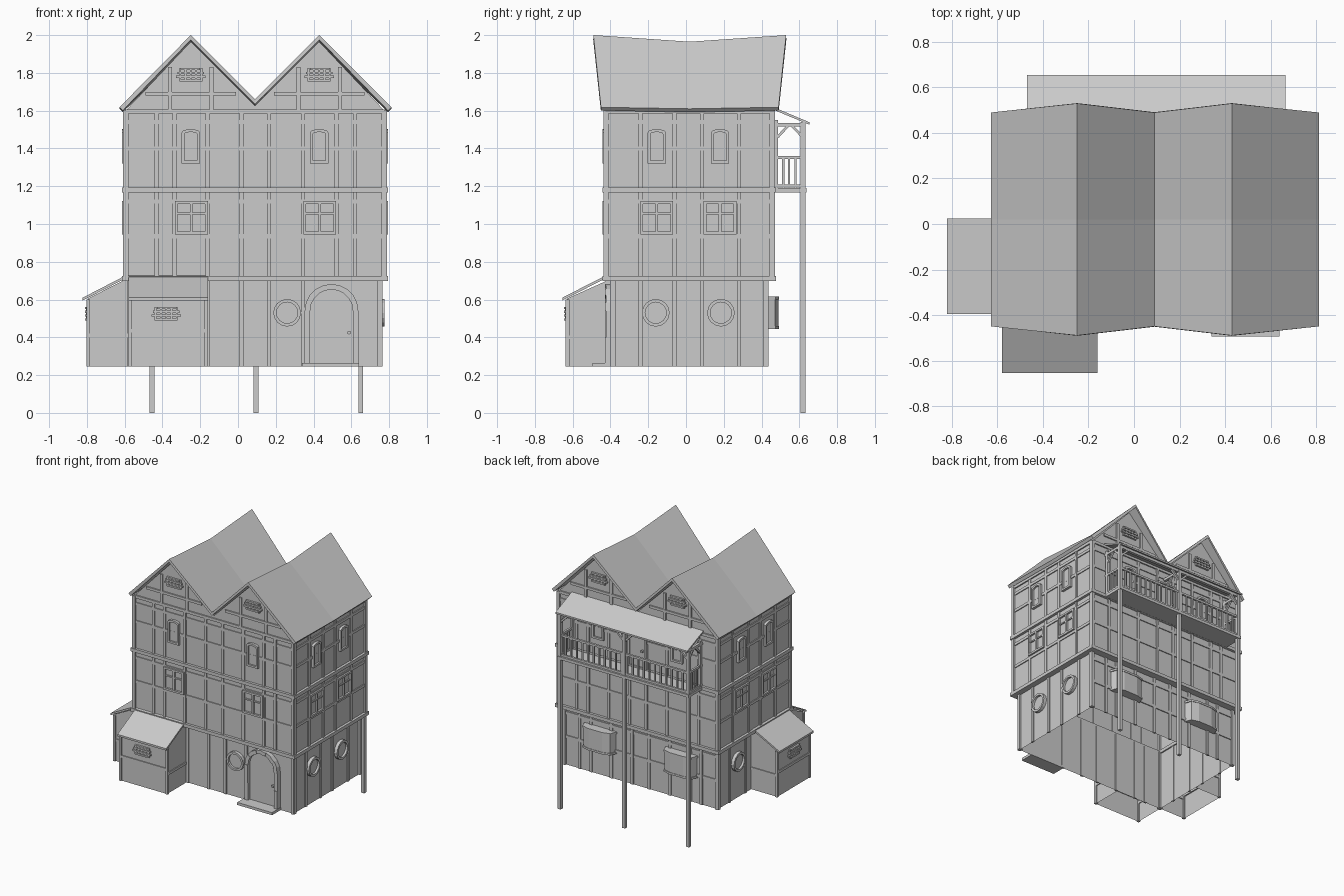
import bpy, bmesh, math

if "Cube" in bpy.data.objects:
    bpy.data.objects.remove(bpy.data.objects["Cube"])

CX, CY = 0.09, 0.017          # centre of the house
RIDGES = (-0.25, 0.43)
groups = {}


def add(name, verts, faces):
    bm = groups.setdefault(name, bmesh.new())
    vs = [bm.verts.new(v) for v in verts]
    for f in faces:
        bm.faces.new([vs[i] for i in f])


def place(side, off, u, v, d):
    return {'F': (u, off - d, v), 'B': (u, off + d, v),
            'R': (off + d, u, v), 'L': (off - d, u, v)}[side]


def prism(name, side, off, poly, d0, d1):
    n = len(poly)
    vs = [place(side, off, u, v, d) for d in (d0, d1) for u, v in poly]
    add(name, vs, [range(n), range(2 * n - 1, n - 1, -1)] +
        [(i, (i + 1) % n, n + (i + 1) % n, n + i) for i in range(n)])


def bar(name, side, off, u0, u1, v0, v1, d0=-0.01, d1=0.01):
    prism(name, side, off, [(u0, v0), (u1, v0), (u1, v1), (u0, v1)], d0, d1)


def beam(name, side, off, a, b, w, d0=-0.01, d1=0.01):
    dx, dy = b[0] - a[0], b[1] - a[1]
    k = w / 2 / math.hypot(dx, dy)
    px, py = -dy * k, dx * k
    prism(name, side, off, [(a[0] - px, a[1] - py), (b[0] - px, b[1] - py),
                            (b[0] + px, b[1] + py), (a[0] + px, a[1] + py)], d0, d1)


def box(name, x0, x1, y0, y1, z0, z1):
    bar(name, 'F', 0, x0, x1, z0, z1, -y0, -y1)


def ring(name, side, off, outer, inner, d0, d1):
    n = len(outer)
    for i in range(n):
        j = (i + 1) % n
        prism(name, side, off, [outer[i], outer[j], inner[j], inner[i]], d0, d1)


def rect(u, v, w, h):
    return [(u - w, v - h), (u + w, v - h), (u + w, v + h), (u - w, v + h)]


def arc(u, v, r, a0, a1, n, sy=1):
    return [(u + r * math.cos(math.radians(a0 + (a1 - a0) * i / n)),
             v + sy * r * math.sin(math.radians(a0 + (a1 - a0) * i / n))) for i in range(n + 1)]


# Window kinds
def tall_window(side, off, u):
    def shape(w, b, t):
        return [(u - w, b), (u + w, b)] + arc(u, t, w, 0, 180, 6, 0.35)
    ring('tall_window_frames', side, off, shape(0.048, 1.32, 1.485), shape(0.034, 1.335, 1.475), 0, 0.02)
    prism('tall_window_panes', side, off, shape(0.036, 1.333, 1.476), 0, 0.006)


def double_window(side, off, u):
    ring('double_window_frames', side, off, rect(u, 1.033, 0.087, 0.088), rect(u, 1.033, 0.072, 0.073), 0, 0.02)
    bar('double_window_frames', side, off, u - 0.007, u + 0.007, 0.95, 1.11, 0, 0.018)
    bar('double_window_frames', side, off, u - 0.075, u + 0.075, 1.05, 1.06, 0, 0.014)
    bar('double_window_panes', side, off, u - 0.075, u + 0.075, 0.955, 1.11, 0, 0.005)


def round_window(side, off, u):
    ring('round_window_frames', side, off, arc(u, 0.53, 0.073, 0, 337.5, 15), arc(u, 0.53, 0.056, 0, 337.5, 15), 0, 0.025)
    prism('round_window_panes', side, off, arc(u, 0.53, 0.058, 0, 337.5, 15), 0, 0.008)


def vent(side, off, u, v):
    for i, w in enumerate((0.055, 0.078, 0.07, 0.05)):
        z = v - 0.03 + i * 0.02
        bar('lattice_vents', side, off, u - w, u + w, z - 0.006, z + 0.006, 0, 0.015)
    for i in range(-2, 3):
        bar('lattice_vents', side, off, u + i * 0.028 - 0.005, u + i * 0.028 + 0.005,
            v - 0.036, v + 0.036, 0, 0.011)


# Wall shells: open below, gables on the top floor
def shell(name, hx, hy, z0, z1):
    x0, x1, y0, y1 = CX - hx, CX + hx, CY - hy, CY + hy
    c = [(x0, y0), (x1, y0), (x1, y1), (x0, y1)]
    add(name, [(x, y, z) for z in (z0, z1) for x, y in c],
        [(i, (i + 1) % 4, 4 + (i + 1) % 4, 4 + i) for i in range(4)])


shell('ground_walls', 0.66, 0.405, 0.245, 0.715)
shell('upper_walls', 0.685, 0.44, 0.715, 1.6)
X0, X1 = CX - 0.685, CX + 0.685
gable = [(X0, 1.6), (X1, 1.6), (RIDGES[1], 1.965), (CX, 1.625), (RIDGES[0], 1.965)]
for y in (CY - 0.44, CY + 0.44):
    add('gable_walls', [(u, y, v) for u, v in gable], [(0, 3, 4), (0, 1, 3), (1, 2, 3)])

# Timber framing per wall: (side, offset, half length, centre, floor range)
W = 0.011
SY = (-0.24, -0.06, 0.085, 0.28)
SX = (-0.43, -0.335, -0.16, 0.02, 0.165, 0.345, 0.52, 0.62)
for side in 'FBRL':
    along = side in 'FB'
    c = CX if along else CY
    sgn = 1 if side in 'BR' else -1
    posts = SX if along else SY
    for hx, hy, z0, z1 in ((0.66, 0.405, 0.245, 0.71), (0.685, 0.44, 0.715, 1.18), (0.685, 0.44, 1.18, 1.6)):
        h, off = (hx, CY + sgn * hy) if along else (hy, CX + sgn * hx)
        ground = z0 < 0.3
        for u in posts:
            if ground and side == 'F' and 0.35 < u < 0.63:
                continue
            bar('wall_timbers', side, off, u - W, u + W, z0, z1, -0.006, 0.008)
        for u in (c - h, c + h):
            bar('corner_posts', side, off, u - 0.014, u + 0.014, z0, z1, -0.014, 0.01)
        rails = () if ground and side != 'B' else (z0 + 0.22, z1 - 0.06)
        for z in rails:
            bar('wall_timbers', side, off, c - h, c + h, z - W, z + W, -0.006, 0.007)
    # Belt beams between floors
    h, off = (0.705, CY + sgn * 0.44) if along else (0.455, CX + sgn * 0.685)
    for z in (0.712, 1.18):
        bar('belt_beams', side, off, c - h, c + h, z - 0.013, z + 0.013, -0.035, 0.02)
    bar('belt_beams', side, off, c - h + 0.02, c + h - 0.02, 1.585, 1.607, -0.01, 0.01)

# Windows
for u in RIDGES:
    for side, off in (('F', CY - 0.44), ('B', CY + 0.44)):
        tall_window(side, off, u)
        vent(side, off, u, 1.79)
        bar('gable_timbers', side, off, u - 0.24, u + 0.24, 1.68, 1.7, 0, 0.01)
        for k in (-0.11, 0.11):
            bar('gable_timbers', side, off, u + k - W, u + k + W, 1.6, 1.83, 0, 0.009)
    double_window('F', CY - 0.44, u + 0.003)
for side, off in (('R', CX + 0.685), ('L', CX - 0.685)):
    for u in (-0.155, 0.18):
        tall_window(side, off, u)
        double_window(side, off, u)
for side, off, u in (('R', CX + 0.66, -0.16), ('R', CX + 0.66, 0.185), ('L', CX - 0.66, 0.185), ('F', CY - 0.405, 0.26)):
    round_window(side, off, u)

# Bay boxes on the back
for u in (-0.26, 0.44):
    plan = [(u - 0.14, 0.42), (u - 0.12, 0.475), (u - 0.06, 0.492), (u + 0.06, 0.492), (u + 0.12, 0.475), (u + 0.14, 0.42)]
    for s, z0, z1 in ((1, 0.445, 0.46), (0.95, 0.46, 0.6), (1, 0.6, 0.615)):
        n = len(plan)
        vs = [(u + (x - u) * s, 0.42 + (y - 0.42) * s, z) for z in (z0, z1) for x, y in plan]
        add('bay_boxes', vs, [range(n), range(n, 2 * n)] +
            [(i, (i + 1) % n, n + (i + 1) % n, n + i) for i in range(n)])

# Sagging double roof
prof = [(-0.628, 1.618, 1.61, 0), (-0.25, 2.0, 1.965, 0.04), (CX, 1.66, 1.64, 0),
        (0.43, 2.0, 1.965, 0.04), (0.812, 1.618, 1.61, 0)]
vs = []
for x, ze, zm, o in prof:
    vs += [(x, -0.45 - o, ze), (x, 0.02, zm), (x, 0.49 + o, ze)]
add('roof', vs, [(3 * i + j, 3 * i + 3 + j, 3 * i + 4 + j, 3 * i + 1 + j) for i in range(4) for j in range(2)])

# Arched door with stone surround, knob and step
DF = CY - 0.405


def door_shape(r):
    return [(0.495 - r, 0.265), (0.495 - r, 0.4)] + arc(0.495, 0.54, r, 180, 0, 10) + [(0.495 + r, 0.4), (0.495 + r, 0.265)]


o, i_ = door_shape(0.142), door_shape(0.113)
for k in range(len(o) - 1):
    prism('door_arch_stones', 'F', DF, [o[k], o[k + 1], i_[k + 1], i_[k]], 0, 0.04 if k % 2 else 0.035)
prism('door', 'F', DF, door_shape(0.114), 0, 0.012)
prism('door_knob', 'F', DF, arc(0.588, 0.425, 0.01, 0, 315, 7), 0.01, 0.032)
box('door_step', 0.34, 0.64, -0.495, -0.385, 0.245, 0.265)

# Front lean-to
for x in (-0.57, -0.17):
    add('front_lean_to_walls', [(x, -0.63, 0.245), (x, -0.385, 0.245), (x, -0.385, 0.715), (x, -0.63, 0.605)], [(0, 1, 2, 3)])
    bar('front_lean_to_timbers', 'F', -0.63, x - 0.01, x + 0.01, 0.245, 0.6, -0.012, 0.008)
    box('front_lean_to_timbers', x - 0.007, x + 0.007, -0.63, -0.4, 0.39, 0.41)
add('front_lean_to_walls', [(-0.57, -0.63, 0.245), (-0.17, -0.63, 0.245), (-0.17, -0.63, 0.605), (-0.57, -0.63, 0.605)], [(0, 1, 2, 3)])
bar('front_lean_to_timbers', 'F', -0.63, -0.57, -0.17, 0.425, 0.445, -0.01, 0.007)
prism('front_lean_to_roof', 'R', 0, [(-0.655, 0.595), (-0.42, 0.715), (-0.42, 0.73), (-0.655, 0.61)], -0.58, -0.16)
vent('F', -0.63, -0.38, 0.525)

# Left lean-to
for y in (-0.385, 0.012):
    add('left_lean_to_walls', [(-0.795, y, 0.245), (-0.57, y, 0.245), (-0.57, y, 0.72), (-0.795, y, 0.605)], [(0, 1, 2, 3)])
    bar('left_lean_to_timbers', 'L', -0.795, y - 0.01, y + 0.01, 0.245, 0.6, -0.012, 0.007)
    box('left_lean_to_timbers', -0.795, -0.57, y - 0.007, y + 0.007, 0.4, 0.42)
add('left_lean_to_walls', [(-0.795, -0.385, 0.245), (-0.795, 0.012, 0.245), (-0.795, 0.012, 0.605), (-0.795, -0.385, 0.605)], [(0, 1, 2, 3)])
bar('left_lean_to_timbers', 'L', -0.795, -0.385, 0.012, 0.425, 0.445, -0.01, 0.006)
prism('left_lean_to_roof', 'F', 0, [(-0.822, 0.595), (-0.59, 0.715), (-0.59, 0.73), (-0.822, 0.61)], 0.395, -0.025)
vent('L', -0.795, -0.19, 0.525)

# Back balcony: floor, tall posts, railings, braces, roof and door
box('balcony_floor', -0.47, 0.665, 0.455, 0.638, 1.168, 1.19)
POSTS = (-0.455, CX + 0.005, 0.65)
for x in POSTS:
    box('balcony_posts', x - 0.013, x + 0.013, 0.606, 0.632, 0, 1.54)
    box('balcony_beams', x - 0.01, x + 0.01, 0.455, 0.63, 1.515, 1.535)
    for s in (-1, 1):
        if POSTS[0] < x + s * 0.06 < POSTS[-1]:
            beam('balcony_braces', 'B', 0.619, (x, 1.45), (x + s * 0.07, 1.52), 0.014)
    beam('balcony_braces', 'R', x, (0.619, 1.46), (0.56, 1.52), 0.014, -0.008, 0.008)
    beam('balcony_braces', 'R', x, (0.485, 1.46), (0.54, 1.52), 0.014, -0.008, 0.008)
box('balcony_beams', -0.465, 0.66, 0.608, 0.63, 1.515, 1.537)
for z in (1.2, 1.352):
    box('balcony_rails', -0.455, 0.65, 0.611, 0.627, z - 0.008, z + 0.008)
    for x in (POSTS[0], POSTS[-1]):
        box('balcony_rails', x - 0.008, x + 0.008, 0.46, 0.62, z - 0.008, z + 0.008)
for i in range(1, 23):
    x = -0.455 + i * 1.105 / 23
    box('balcony_balusters', x - 0.006, x + 0.006, 0.613, 0.625, 1.19, 1.35)
for x in (POSTS[0], POSTS[-1]):
    box('balcony_posts', x - 0.01, x + 0.01, 0.465, 0.487, 1.19, 1.55)
    for y in (0.515, 0.545, 0.58):
        box('balcony_balusters', x - 0.006, x + 0.006, y - 0.006, y + 0.006, 1.19, 1.35)
prism('balcony_roof', 'R', 0, [(0.455, 1.608), (0.655, 1.525), (0.655, 1.538), (0.455, 1.622)], -0.47, 0.665)
ring('balcony_door_frame', 'B', CY + 0.44, rect(0.09, 1.34, 0.08, 0.15), rect(0.09, 1.34, 0.064, 0.138), 0, 0.02)
bar('balcony_door', 'B', CY + 0.44, 0.025, 0.155, 1.2, 1.48, 0, 0.01)
prism('balcony_door_knob', 'B', CY + 0.44, arc(0.045, 1.33, 0.01, 0, 315, 7), 0.01, 0.03)

# Turn the collected parts into objects
for name, bm in groups.items():
    bmesh.ops.recalc_face_normals(bm, faces=bm.faces)
    if name == 'roof' and sum(f.normal.z for f in bm.faces) < 0:
        bmesh.ops.reverse_faces(bm, faces=bm.faces)
    me = bpy.data.meshes.new(name)
    bm.to_mesh(me)
    bm.free()
    ob = bpy.data.objects.new(name, me)
    bpy.context.collection.objects.link(ob)
    if name == 'roof':
        m = ob.modifiers.new('thickness', 'SOLIDIFY')
        m.thickness = 0.025
        m.offset = -1
